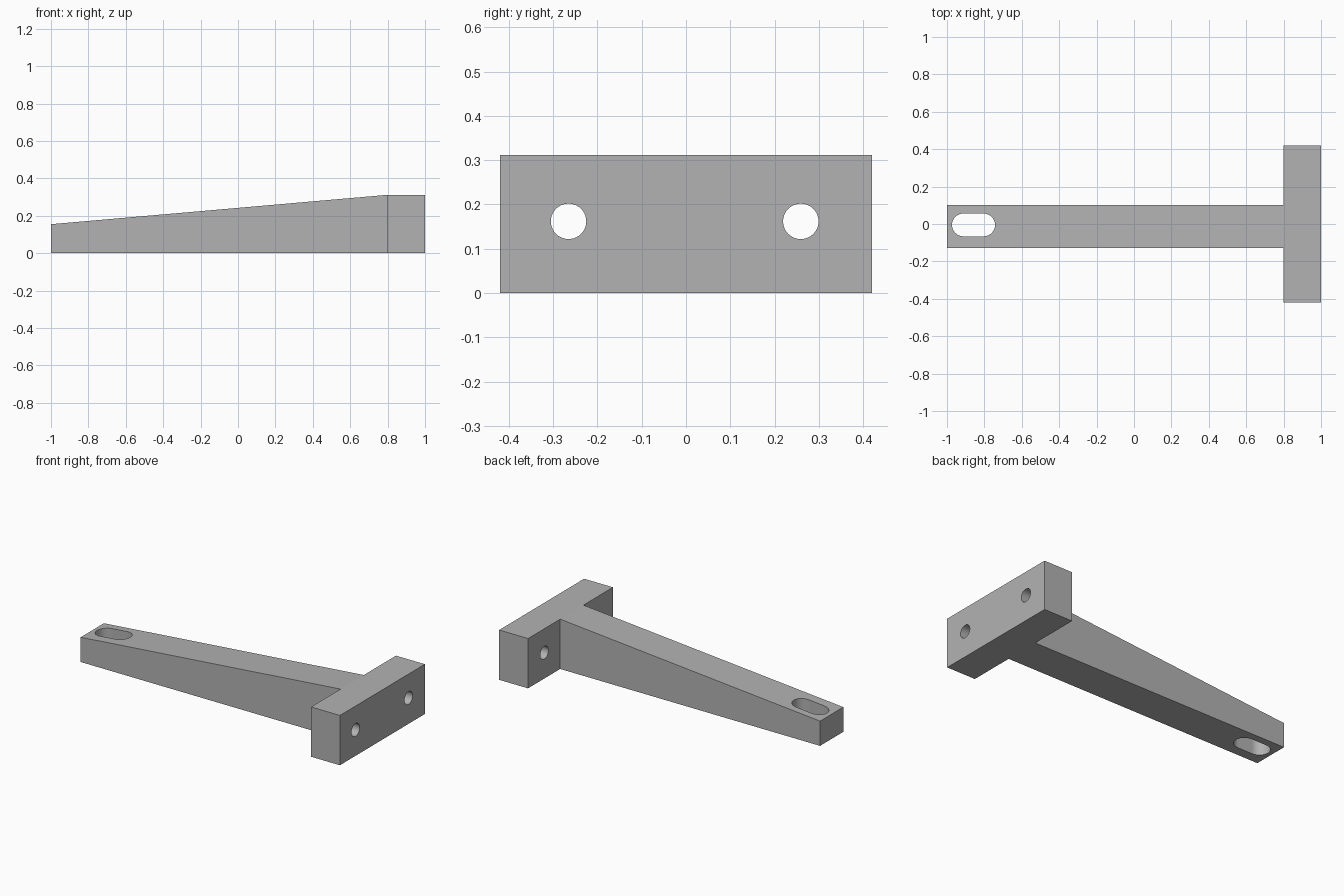
import bpy, bmesh
from math import sin, cos, pi, radians
from mathutils import Vector

cube = bpy.data.objects.get("Cube")
if cube:
    bpy.data.objects.remove(cube, do_unlink=True)

HEIGHT, TIP_HEIGHT = 0.312, 0.155
ARM_FRONT, ARM_BACK, JOINT = -0.128, 0.102, 0.80
PLATE_HALF = 0.42

metal = bpy.data.materials.new("plain grey metal")
metal.use_nodes = True
grey = (0.45, 0.45, 0.45, 1)
metal.diffuse_color = grey
metal.node_tree.nodes["Principled BSDF"].inputs["Base Color"].default_value = grey


def finish(name, bm):
    bmesh.ops.recalc_face_normals(bm, faces=bm.faces)
    mesh = bpy.data.meshes.new(name)
    bm.to_mesh(mesh)
    bm.free()
    mesh.materials.append(metal)
    obj = bpy.data.objects.new(name, mesh)
    bpy.context.collection.objects.link(obj)
    return obj


def extrude_outline(name, points, direction):
    bm = bmesh.new()
    face = bm.faces.new([bm.verts.new(p) for p in points])
    ext = bmesh.ops.extrude_face_region(bm, geom=[face], use_keep_orig=True)
    moved = [g for g in ext["geom"] if isinstance(g, bmesh.types.BMVert)]
    bmesh.ops.translate(bm, verts=moved, vec=Vector(direction))
    return finish(name, bm)


# T-shaped bracket: footprint of arm and mounting plate, raised with a sloping arm top
bm = bmesh.new()
tip = [bm.verts.new((-1, y, 0)) for y in (ARM_BACK, ARM_FRONT)]
joint = [bm.verts.new((JOINT, y, 0)) for y in (ARM_FRONT, ARM_BACK)]
plate = [bm.verts.new((x, y, 0)) for x, y in (
    (JOINT, -PLATE_HALF), (1, -PLATE_HALF), (1, PLATE_HALF), (JOINT, PLATE_HALF))]
faces = [bm.faces.new(tip + joint), bm.faces.new([joint[0]] + plate + [joint[1]])]
ext = bmesh.ops.extrude_face_region(bm, geom=faces, use_keep_orig=True)
for v in ext["geom"]:
    if isinstance(v, bmesh.types.BMVert):
        v.co.z = TIP_HEIGHT if v.co.x < 0 else HEIGHT
bracket = finish("bracket", bm)

# Cutters: a rounded slot through the arm tip and two bolt holes through the plate
SLOT_X, SLOT_Y, SLOT_R, SLOT_HALF = -0.858, -0.005, 0.061, 0.054
slot = []
for side in (1, -1):
    for i in range(17):
        a = -pi / 2 + pi * i / 16
        slot.append((SLOT_X + side * (SLOT_HALF + SLOT_R * cos(a)),
                     SLOT_Y + side * SLOT_R * sin(a), -0.1))
cutters = [extrude_outline("slot_cutter", slot, (0, 0, 0.6))]

for side, y in (("front", -0.265), ("back", 0.259)):
    ring = [(0.7, y + 0.04 * cos(2 * pi * i / 40), 0.162 + 0.04 * sin(2 * pi * i / 40))
            for i in range(40)]
    cutters.append(extrude_outline(side + "_hole_cutter", ring, (0.5, 0, 0)))

# Cut the openings, then drop the cutters
bpy.ops.object.select_all(action='DESELECT')
bpy.context.view_layer.objects.active = bracket
bracket.select_set(True)
for cutter in cutters:
    cutter.hide_render = True
    mod = bracket.modifiers.new(cutter.name, 'BOOLEAN')
    mod.operation, mod.solver, mod.object = 'DIFFERENCE', 'EXACT', cutter
    bpy.ops.object.modifier_apply(modifier=mod.name)
    bpy.data.objects.remove(cutter, do_unlink=True)
bpy.ops.object.shade_smooth_by_angle(angle=radians(30))
# Keep the gently sloped flat faces crisp where they meet the plate
for poly in bracket.data.polygons:
    poly.use_smooth = poly.area < 0.005 and poly.use_smooth
